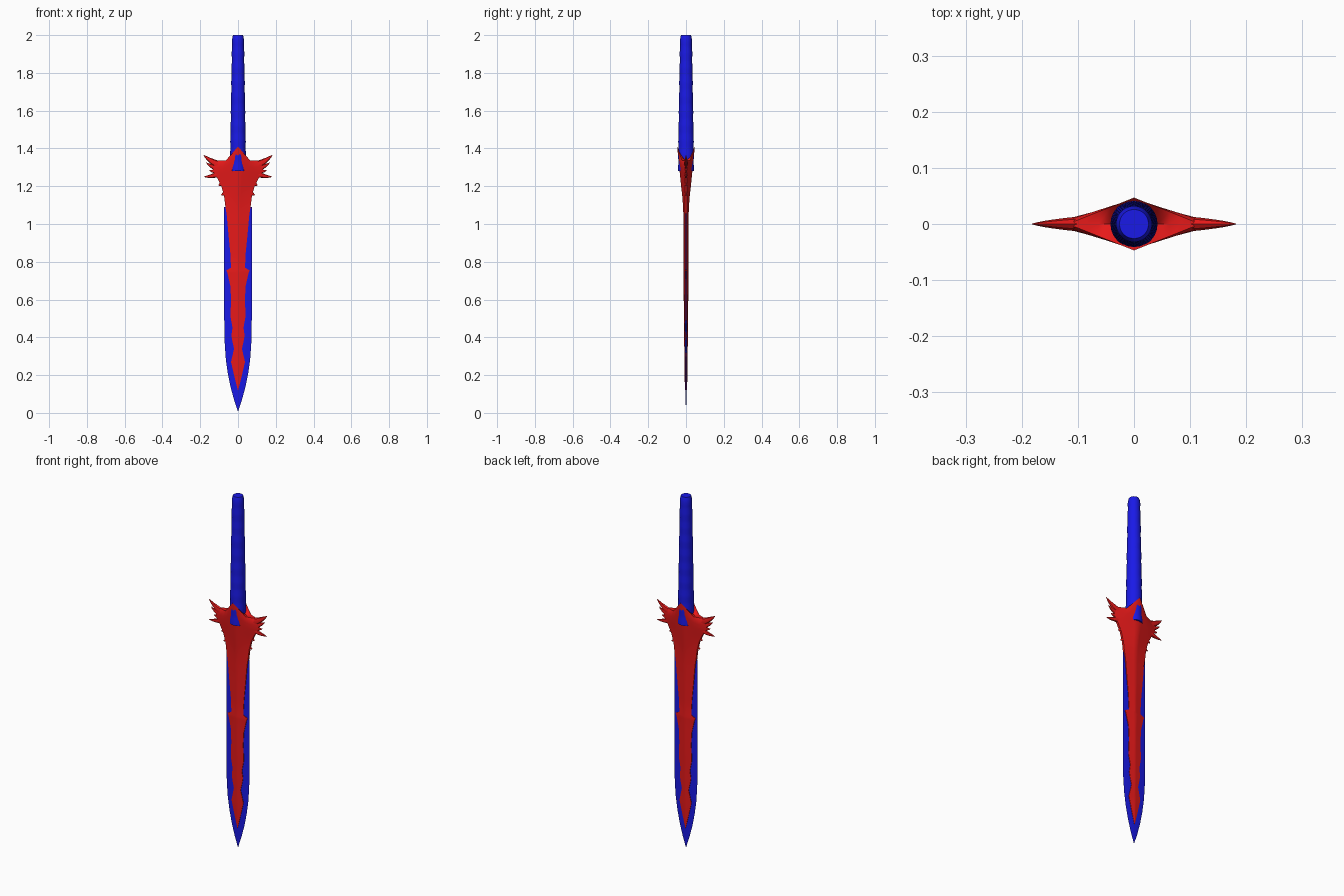
import bpy, bmesh, math
from mathutils import Vector


def material(name, color):
    m = bpy.data.materials.new(name)
    m.diffuse_color = color
    return m


BLUE = material("blue", (0.01, 0.01, 0.8, 1))
RED = material("red", (0.8, 0.01, 0.01, 1))


def finish(bm, name, mat, angle=35):
    bmesh.ops.remove_doubles(bm, verts=bm.verts, dist=0.0002)
    bmesh.ops.recalc_face_normals(bm, faces=bm.faces)
    me = bpy.data.meshes.new(name)
    bm.to_mesh(me)
    bm.free()
    ob = bpy.data.objects.new(name, me)
    bpy.context.collection.objects.link(ob)
    me.materials.append(mat)
    bpy.ops.object.select_all(action='DESELECT')
    ob.select_set(True)
    bpy.context.view_layer.objects.active = ob
    bpy.ops.object.shade_smooth_by_angle(angle=math.radians(angle))
    return ob


def loft(bm, rings, caps=True):
    loops = [[bm.verts.new(p) for p in r] for r in rings]
    n = len(loops[0])
    for a, b in zip(loops, loops[1:]):
        for i in range(n):
            j = (i + 1) % n
            bm.faces.new((a[i], a[j], b[j], b[i]))
    if caps:
        bm.faces.new(loops[0][::-1])
        bm.faces.new(loops[-1])


# Blade: diamond section, (z, half width, half thickness)
bm = bmesh.new()
loft(bm, [[(-w, 0, z), (0, -t, z), (w, 0, z), (0, t, z)] for z, w, t in [
    (0.01, 0.001, 0.0005), (0.07, 0.021, 0.002), (0.14, 0.04, 0.004),
    (0.21, 0.054, 0.005), (0.28, 0.064, 0.006), (0.36, 0.07, 0.007),
    (0.5, 0.073, 0.008), (1.09, 0.073, 0.008)]])
finish(bm, "blade", BLUE)

# Grip: tapered round handle with shallow wrapped ridges
bm = bmesh.new()
rings = []
for k in range(37):
    z = 1.28 + 0.69 * k / 36
    r = 0.041 - 0.010 * max(0, (z - 1.38) / 0.6) + (0.001 if k % 4 < 2 else -0.0005)
    rings.append((z, r))
rings += [(1.99, 0.029), (2.0, 0.026)]
loft(bm, [[(r * math.cos(a), r * math.sin(a), z)
           for a in (math.tau * i / 24 for i in range(24))] for z, r in rings])
finish(bm, "grip", BLUE)

# Guard and blade overlay: (z, half width, centre half thickness, edge half thickness)
ROWS = [
    (0.12, 0.001, 0.005, 0.0045), (0.20, 0.021, 0.008, 0.005), (0.27, 0.037, 0.009, 0.005),
    (0.34, 0.021, 0.009, 0.007), (0.38, 0.03, 0.010, 0.006), (0.41, 0.035, 0.010, 0.006),
    (0.45, 0.029, 0.010, 0.007), (0.51, 0.04, 0.011, 0.006), (0.60, 0.037, 0.012, 0.007),
    (0.67, 0.04, 0.012, 0.006), (0.74, 0.056, 0.013, 0.005), (0.755, 0.062, 0.013, 0.005),
    (0.768, 0.037, 0.012, 0.006), (0.85, 0.041, 0.012, 0.006), (0.95, 0.051, 0.013, 0.006),
    (1.05, 0.060, 0.014, 0.006), (1.10, 0.068, 0.016, 0.006), (1.15, 0.074, 0.020, 0.006),
    (1.20, 0.088, 0.026, 0.006), (1.24, 0.108, 0.031, 0.006), (1.27, 0.128, 0.036, 0.005),
    (1.30, 0.135, 0.041, 0.005), (1.325, 0.125, 0.045, 0.005), (1.335, 0.105, 0.047, 0.005)]
US = [-1, -0.8, -0.6, -0.4, -0.2, 0, 0.2, 0.4, 0.6, 0.8, 1]


def section(z, w, t, e):
    lift = max(0, min(1, (z - 1.22) / 0.115)) * 0.075
    front = []
    for u in US:
        y = e + (t - e) * (1 - abs(u))
        front.append((u * w, -y, z + lift * max(0, 1 - abs(u * w) / 0.065)))
    return front + [(x, -y, zz) for x, y, zz in reversed(front)]


bm = bmesh.new()
rings = [section(*r) for r in ROWS]
# Scooped top between the front and back peaks
rings.append([(x, 0, 1.335) for x, y, z in rings[-1]])
loft(bm, rings, caps=False)


# Curved thorns: path from root to tip, root radius, flattened in y
def thorn(p0, p1, p2, r, side):
    p0, p1, p2 = (Vector((x * side, 0, z)) for x, z in (p0, p1, p2))
    rings = []
    for k in range(9):
        t = k / 8
        c = p0 * (1 - t) ** 2 + p1 * 2 * t * (1 - t) + p2 * t * t
        d = ((p1 - p0) * (1 - t) + (p2 - p1) * t).normalized()
        n = Vector((-d.z, 0, d.x))
        rr = r * (1 - t) ** 0.8 + 0.0008
        ring = []
        for i in range(8):
            a = math.tau * i / 8
            ring.append(c + n * rr * math.cos(a) + Vector((0, 0.6 * rr * math.sin(a), 0)))
        rings.append(ring)
    loft(bm, rings)


THORNS = [
    ((0.07, 1.30), (0.14, 1.325), (0.182, 1.365), 0.026),
    ((0.09, 1.29), (0.14, 1.30), (0.168, 1.325), 0.018),
    ((0.09, 1.28), (0.13, 1.275), (0.152, 1.285), 0.016),
    ((0.08, 1.27), (0.14, 1.25), (0.18, 1.25), 0.018),
    ((0.07, 1.23), (0.095, 1.205), (0.104, 1.205), 0.014),
    ((0.06, 1.18), (0.08, 1.15), (0.09, 1.155), 0.012)]
for args in THORNS:
    for side in (-1, 1):
        thorn(*args, side)
finish(bm, "guard_overlay", RED, 40)
